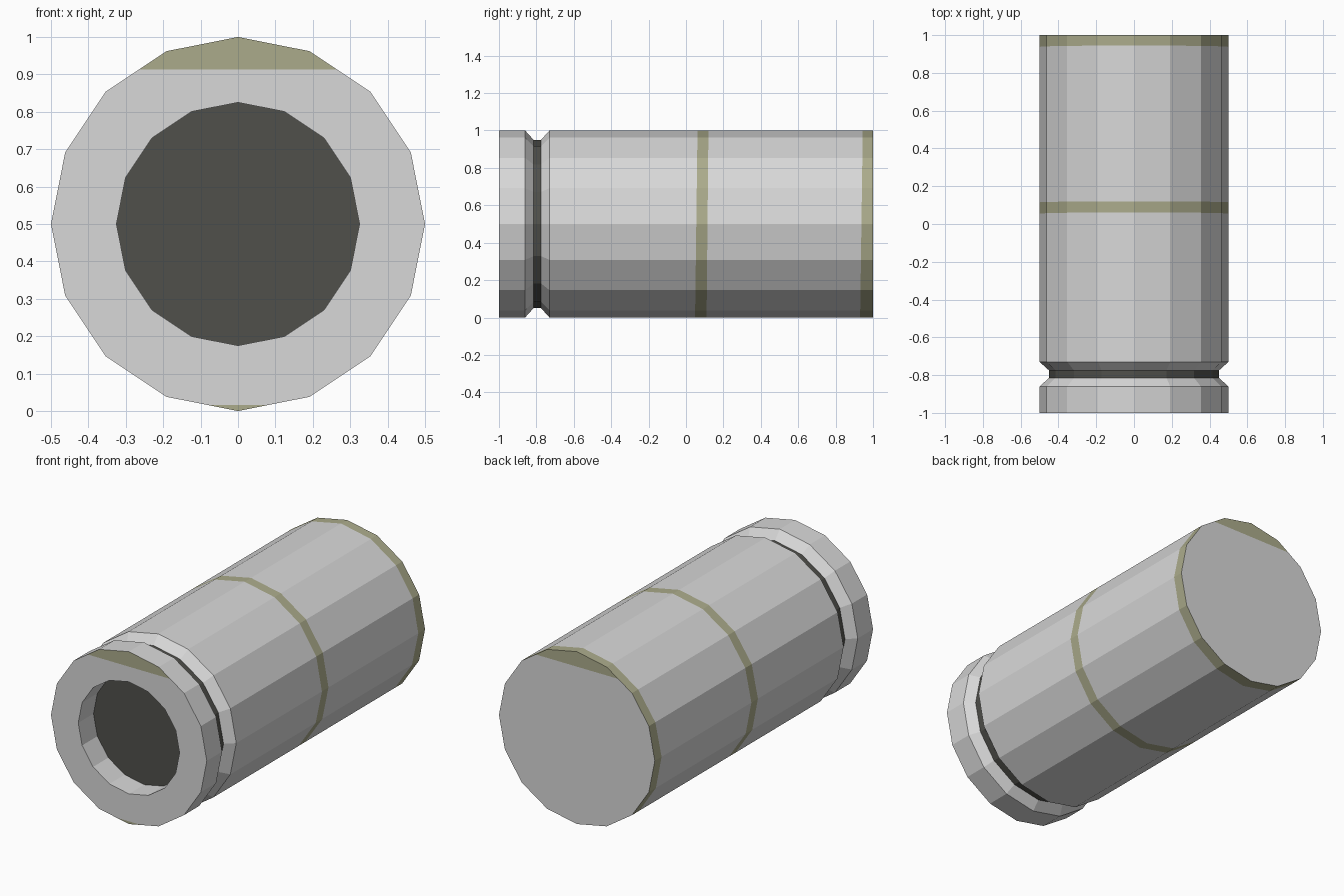
import bpy, bmesh, math
from mathutils import Vector

if "Cube" in bpy.data.objects:
    bpy.data.objects.remove(bpy.data.objects["Cube"])

SIDES = 16


def material(name, rgb):
    m = bpy.data.materials.new(name)
    m.diffuse_color = (*rgb, 1)
    m.use_nodes = True
    m.node_tree.nodes["Principled BSDF"].inputs["Base Color"].default_value = m.diffuse_color
    return m


MATS = [material("light_grey", (0.69, 0.69, 0.69)),
        material("olive_band", (0.41, 0.41, 0.26)),
        material("dark_grey", (0.08, 0.08, 0.07))]
GREY, OLIVE, DARK = range(3)

# Profile from recess floor to rear cap:
# (y, radius, tilt of the ring over its height, colour of the strip after it)
PROFILE = [
    (-0.86, 0.325, 0, GREY),      # recess wall
    (-1.00, 0.325, 0, GREY),      # front rim
    (-1.00, 0.50, 0, GREY),       # front collar
    (-0.86, 0.50, 0, GREY),       # groove slope
    (-0.815, 0.45, 0, DARK),      # groove floor
    (-0.775, 0.45, 0, GREY),      # groove slope
    (-0.73, 0.50, 0, GREY),       # body
    (0.055, 0.50, 0.013, OLIVE),  # middle band
    (0.115, 0.50, 0.010, GREY),   # body
    (0.938, 0.50, 0.014, OLIVE),  # rear band
    (1.00, 0.50, 0, GREY),        # rear cap
]

bm = bmesh.new()
rings = []
for y, r, tilt, _ in PROFILE:
    ring = []
    for i in range(SIDES):
        a = 2 * math.pi * i / SIDES
        ring.append(bm.verts.new((r * math.sin(a), y + tilt * math.cos(a) / 2,
                                  0.5 + r * math.cos(a))))
    rings.append(ring)

# Turned surface
for k in range(len(rings) - 1):
    for i in range(SIDES):
        j = (i + 1) % SIDES
        f = bm.faces.new((rings[k][i], rings[k][j], rings[k + 1][j], rings[k + 1][i]))
        f.material_index = PROFILE[k][3]

# Dark recess floor and rear cap
bm.faces.new(rings[0]).material_index = DARK
bm.faces.new(rings[-1])
bmesh.ops.recalc_face_normals(bm, faces=bm.faces)


# Olive segments cut into the flat ends
def end_faces(y):
    return [f for f in bm.faces if all(abs(v.co.y - y) < 1e-4 for v in f.verts)]


def cut_end(y, z):
    faces = end_faces(y)
    geom = faces + list({e for f in faces for e in f.edges}) \
        + list({v for f in faces for v in f.verts})
    bmesh.ops.bisect_plane(bm, geom=geom, plane_co=Vector((0, 0, z)),
                           plane_no=Vector((0, 0, 1)), dist=1e-6)


cut_end(-1, 0.913)
cut_end(-1, 0.016)
cut_end(1, 0.913)
for y in (-1, 1):
    for f in end_faces(y):
        z = f.calc_center_median().z
        if min(v.co.z for v in f.verts) > 0.912 or max(v.co.z for v in f.verts) < 0.017:
            f.material_index = OLIVE

mesh = bpy.data.meshes.new("canister")
bm.to_mesh(mesh)
bm.free()
for m in MATS:
    mesh.materials.append(m)
canister = bpy.data.objects.new("canister", mesh)
bpy.context.collection.objects.link(canister)
